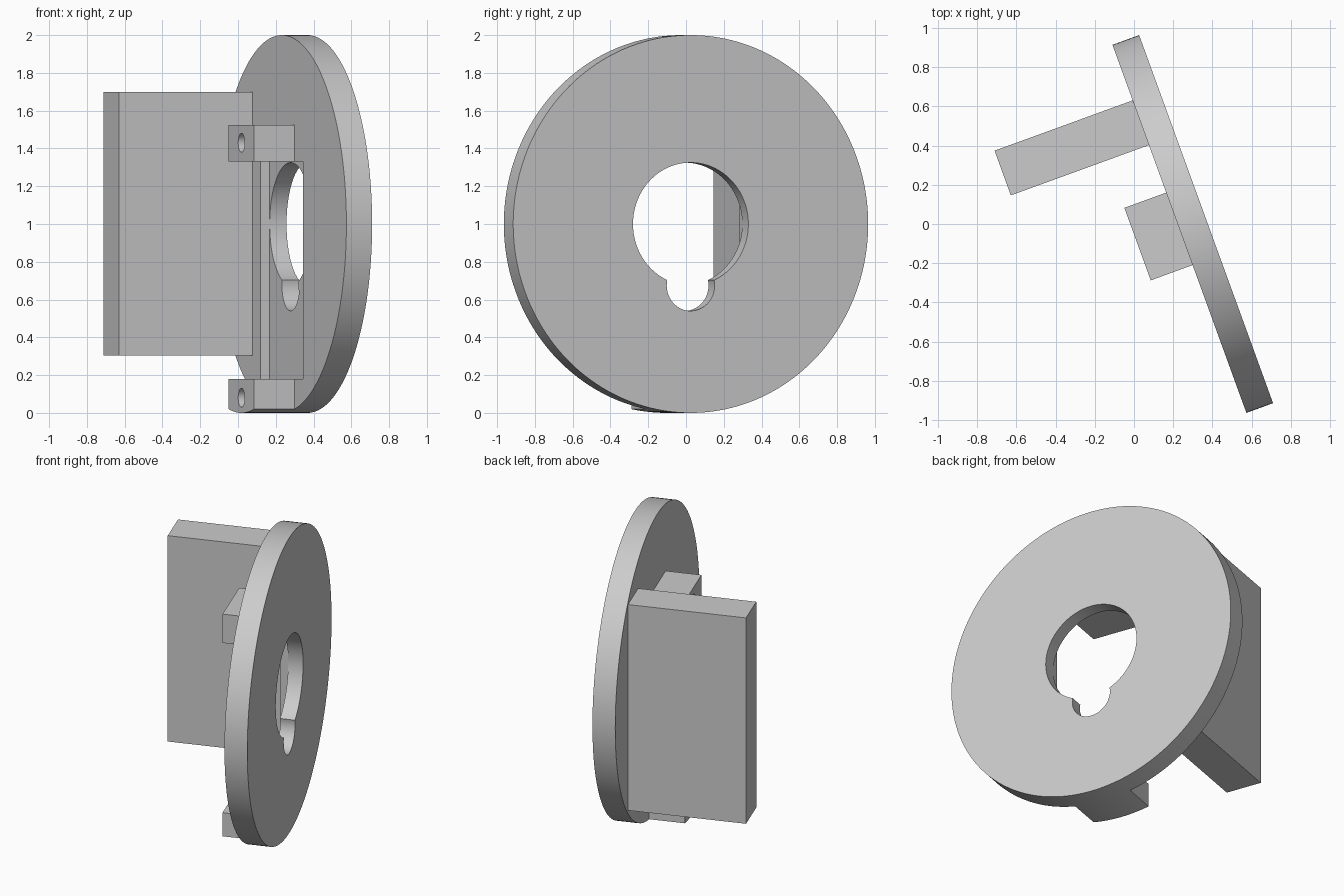
import bpy, bmesh, math
from mathutils import Matrix, Vector

if "Cube" in bpy.data.objects:
    bpy.data.objects.remove(bpy.data.objects["Cube"], do_unlink=True)

grey = bpy.data.materials.new("light grey")
grey.use_nodes = True
colour = (0.6, 0.6, 0.6, 1)
grey.diffuse_color = colour
grey.node_tree.nodes["Principled BSDF"].inputs["Base Color"].default_value = colour

BACK, FRONT = -0.0725, 0.0725      # faces of the disc along its axis
WIDE = 0.327                       # half width of the pocket
LOW, HIGH = 0.18, 1.33             # pocket ends, flush with the lugs


def finish(name, bm):
    mesh = bpy.data.meshes.new(name)
    bm.to_mesh(mesh)
    bm.free()
    mesh.materials.append(grey)
    obj = bpy.data.objects.new(name, mesh)
    bpy.context.collection.objects.link(obj)
    return obj


def box(name, x, y, z):
    bm = bmesh.new()
    bmesh.ops.create_cube(bm, size=1)
    for v in bm.verts:
        v.co = Vector((r[0] + (c + 0.5) * (r[1] - r[0]) for c, r in zip(v.co, (x, y, z))))
    return finish(name, bm)


def rod(name, x, z, radius, sides=128):
    """Cylinder whose axis runs along x."""
    bm = bmesh.new()
    place = Matrix.Translation(((x[0] + x[1]) / 2, 0, z)) @ Matrix.Rotation(math.pi / 2, 4, 'Y')
    bmesh.ops.create_cone(bm, cap_ends=True, segments=sides, radius1=radius,
                          radius2=radius, depth=x[1] - x[0], matrix=place)
    return finish(name, bm)


def cut(obj, cutter, operation='DIFFERENCE'):
    mod = obj.modifiers.new("cut", 'BOOLEAN')
    mod.operation, mod.solver, mod.object = operation, 'EXACT', cutter
    bpy.context.view_layer.objects.active = obj
    bpy.ops.object.modifier_apply(modifier=mod.name)
    bpy.data.objects.remove(cutter, do_unlink=True)


# Disc with a rectangular pocket on the back and a keyhole opening
disc = rod("disc", (BACK, FRONT), 1, 1, 192)
cut(disc, box("pocket_cutter", (-0.2, -0.0225), (-WIDE, WIDE), (LOW, HIGH)))
cut(disc, rod("opening_cutter", (-0.3, 0.3), 1, 0.325))
cut(disc, rod("notch_cutter", (-0.3, 0.3), 0.675, 0.135, 64))

# Two drilled lugs, the lower one trimmed to the rim of the disc
upper_lug = box("upper_lug", (-0.3, BACK), (-0.197, 0.197), (HIGH, 1.525))
lower_lug = box("lower_lug", (-0.3, BACK), (-0.197, 0.197), (-0.1, LOW))
cut(lower_lug, rod("rim_cutter", (-0.5, 0.2), 1, 1, 192), 'INTERSECT')
for lug, height in ((upper_lug, 1.43), (lower_lug, 0.08)):
    cut(lug, rod("drill_cutter", (-0.5, 0.2), height, 0.05, 48))

# Thick plate standing off the back
plate = box("side_plate", (-0.823, BACK), (0.455, 0.698), (0.305, 1.7))

# Turn the whole assembly and set it in place
turn = Matrix.Translation((0.3, 0, 0)) @ Matrix.Rotation(math.radians(20), 4, 'Z')
for obj in (disc, upper_lug, lower_lug, plate):
    obj.data.transform(turn)
    bpy.ops.object.select_all(action='DESELECT')
    obj.select_set(True)
    bpy.context.view_layer.objects.active = obj
    bpy.ops.object.shade_smooth_by_angle(angle=math.radians(30))
